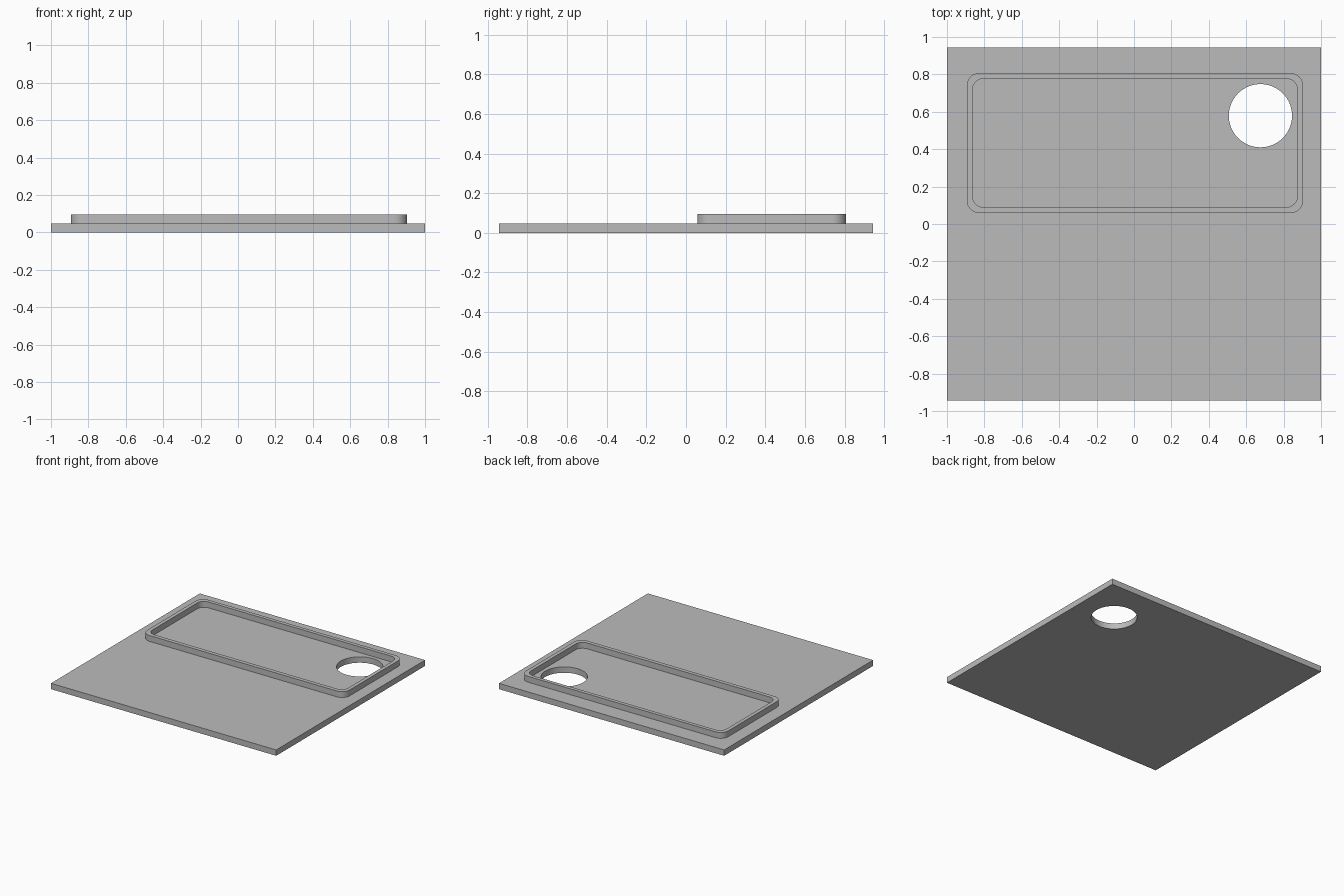
import bpy
import bmesh
from math import cos, sin, pi, radians

cube = bpy.data.objects.get("Cube")
if cube:
    bpy.data.objects.remove(cube, do_unlink=True)

PLATE_TOP = 0.047
RIM_TOP = 0.094

grey = bpy.data.materials.new("plain grey")
grey.use_nodes = True
colour = (0.5, 0.5, 0.5, 1)
grey.diffuse_color = colour
grey.node_tree.nodes["Principled BSDF"].inputs["Base Color"].default_value = colour


def arc(cx, cy, radius, start, sweep, steps):
    return [(cx + radius * cos(start + sweep * i / steps),
             cy + radius * sin(start + sweep * i / steps)) for i in range(steps + 1)]


def rounded_rectangle(x0, x1, y0, y1, radius):
    corners = [(x1, y1), (x0, y1), (x0, y0), (x1, y0)]
    signs = [(-1, -1), (1, -1), (1, 1), (-1, 1)]
    points = []
    for i, ((x, y), (sx, sy)) in enumerate(zip(corners, signs)):
        points += arc(x + sx * radius, y + sy * radius, radius, i * pi / 2, pi / 2, 12)
    return points


def extruded_part(name, outlines, z0, z1):
    """Extrude an outer outline, with inner outlines left as openings."""
    curve = bpy.data.curves.new(name + " profile", "CURVE")
    curve.dimensions = "2D"
    curve.fill_mode = "BOTH"
    curve.extrude = (z1 - z0) / 2
    for outline in outlines:
        spline = curve.splines.new("POLY")
        spline.points.add(len(outline) - 1)
        for point, (x, y) in zip(spline.points, outline):
            point.co = (x, y, 0, 1)
        spline.use_cyclic_u = True
    helper = bpy.data.objects.new(name + " profile", curve)
    bpy.context.collection.objects.link(helper)
    bpy.context.view_layer.update()
    evaluated = helper.evaluated_get(bpy.context.evaluated_depsgraph_get())
    mesh = bpy.data.meshes.new_from_object(evaluated)
    bpy.data.objects.remove(helper, do_unlink=True)

    # Weld caps to walls and set the part at its height
    bm = bmesh.new()
    bm.from_mesh(mesh)
    bmesh.ops.remove_doubles(bm, verts=bm.verts, dist=0.0001)
    bmesh.ops.translate(bm, verts=bm.verts, vec=(0, 0, (z0 + z1) / 2))
    bmesh.ops.recalc_face_normals(bm, faces=bm.faces)
    bm.to_mesh(mesh)
    bm.free()
    mesh.name = name
    mesh.materials.clear()
    mesh.materials.append(grey)

    part = bpy.data.objects.new(name, mesh)
    bpy.context.collection.objects.link(part)
    bpy.ops.object.select_all(action="DESELECT")
    part.select_set(True)
    bpy.context.view_layer.objects.active = part
    bpy.ops.object.shade_smooth_by_angle(angle=radians(30))
    return part


# Flat base plate with a round through hole
plate_outline = [(-1, -0.944), (1, -0.944), (1, 0.944), (-1, 0.944)]
hole_outline = arc(0.676, 0.579, 0.169, 0, 2 * pi, 72)[:-1]
extruded_part("base_plate", [plate_outline, hole_outline], 0, PLATE_TOP)

# Raised rounded rim around the rear area
rim_outer = rounded_rectangle(-0.894, 0.904, 0.058, 0.807, 0.068)
rim_inner = rounded_rectangle(-0.864, 0.874, 0.09, 0.777, 0.06)
extruded_part("raised_rim", [rim_outer, rim_inner], PLATE_TOP, RIM_TOP)
